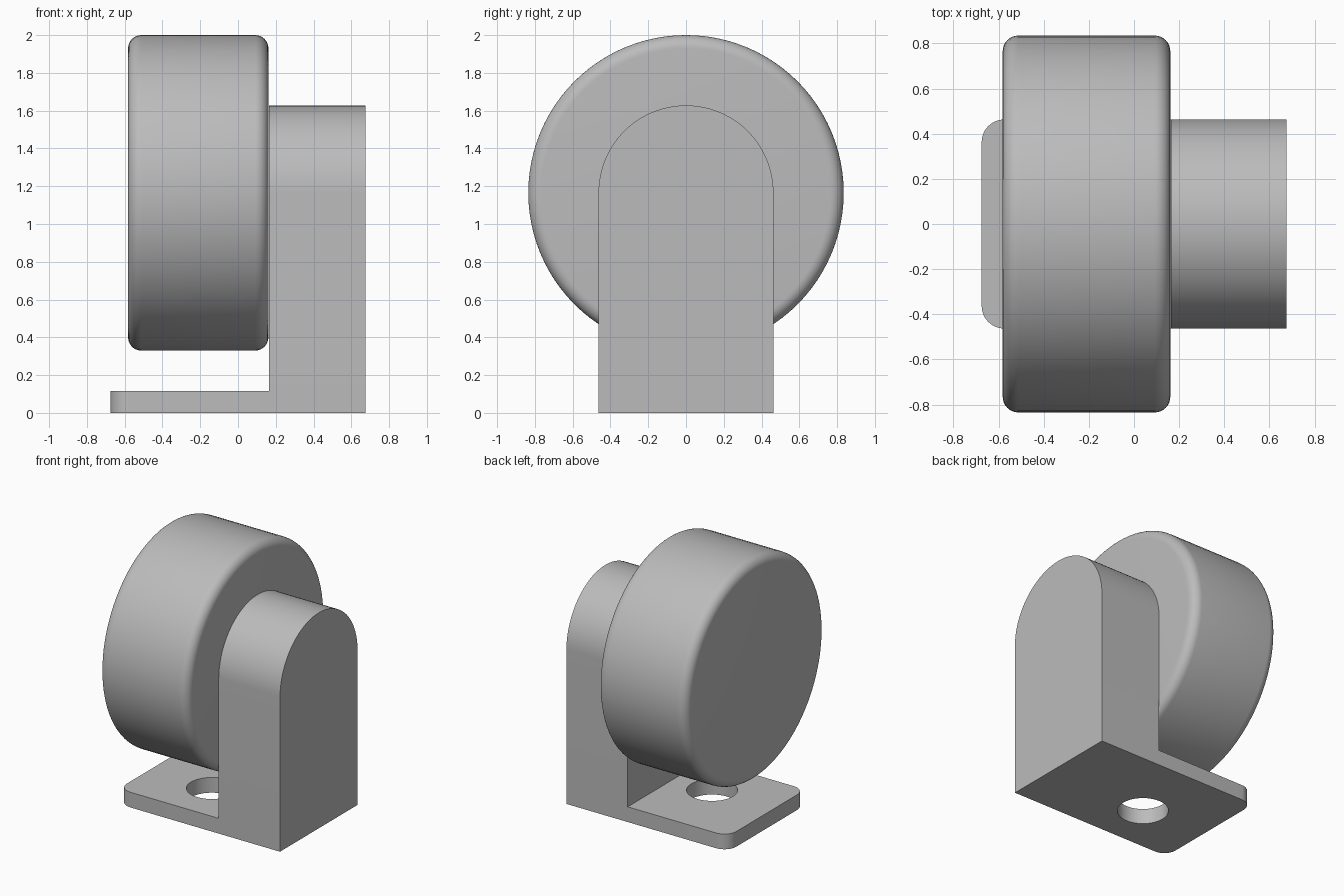
import bpy, bmesh, math
from mathutils import Matrix

cube = bpy.data.objects.get("Cube")
if cube:
    bpy.data.objects.remove(cube, do_unlink=True)

GREY = (0.5, 0.5, 0.5, 1)
grey = bpy.data.materials.new("plain grey")
grey.use_nodes = True
grey.diffuse_color = GREY
grey.node_tree.nodes["Principled BSDF"].inputs["Base Color"].default_value = GREY

AXLE_Z, HALF_W = 1.165, 0.463
POST_X, END_X = 0.163, 0.675


def prism(name, outline, direction):
    """Extrude a closed outline of 3D points along a direction."""
    bm = bmesh.new()
    face = bm.faces.new([bm.verts.new(p) for p in outline])
    new = bmesh.ops.extrude_face_region(bm, geom=[face])["geom"]
    bmesh.ops.translate(bm, vec=direction,
                        verts=[v for v in new if isinstance(v, bmesh.types.BMVert)])
    bmesh.ops.recalc_face_normals(bm, faces=bm.faces)
    mesh = bpy.data.meshes.new(name)
    bm.to_mesh(mesh)
    bm.free()
    obj = bpy.data.objects.new(name, mesh)
    bpy.context.collection.objects.link(obj)
    mesh.materials.append(grey)
    return obj


def arc(radius, start, end, steps):
    angles = [math.radians(start + (end - start) * i / steps) for i in range(steps + 1)]
    return [(radius * math.cos(a), radius * math.sin(a)) for a in angles]


def smooth(obj):
    bpy.ops.object.select_all(action="DESELECT")
    obj.select_set(True)
    bpy.context.view_layer.objects.active = obj
    bpy.ops.object.shade_smooth_by_angle(angle=math.radians(35))


def boolean(obj, other, operation):
    """Combine two parts and remove the helper."""
    mod = obj.modifiers.new(operation.lower(), "BOOLEAN")
    mod.operation, mod.solver, mod.object = operation, "EXACT", other
    bpy.context.view_layer.objects.active = obj
    bpy.ops.object.modifier_apply(modifier=mod.name)
    bpy.data.objects.remove(other, do_unlink=True)


# Upright post with a rounded top
post_outline = [(POST_X, -HALF_W, 0), (POST_X, HALF_W, 0)]
post_outline += [(POST_X, y, AXLE_Z + z) for y, z in arc(HALF_W, 0, 180, 48)]
bracket = prism("bracket", post_outline, (END_X - POST_X, 0, 0))

# Base plate with two rounded corners, fused to the post
R = 0.1
plate_outline = [(END_X, -HALF_W, 0), (END_X, HALF_W, 0)]
plate_outline += [(R - END_X + x, HALF_W - R + y, 0) for x, y in arc(R, 90, 180, 12)]
plate_outline += [(R - END_X + x, R - HALF_W + y, 0) for x, y in arc(R, 180, 270, 12)]
plate = prism("base_plate", plate_outline, (0, 0, 0.115))
boolean(bracket, plate, "UNION")

# Screw hole through the plate
hole = prism("hole_cutter", [(x - 0.155, y - 0.09, -0.1) for x, y in arc(0.175, 0, 352.5, 47)],
             (0, 0, 0.4))
boolean(bracket, hole, "DIFFERENCE")
smooth(bracket)

# Wheel with rounded rims, its axis along x
bm = bmesh.new()
bmesh.ops.create_cone(bm, cap_ends=True, segments=96, radius1=0.835, radius2=0.835, depth=0.743,
                      matrix=Matrix.Translation((-0.2105, 0, AXLE_Z)) @ Matrix.Rotation(math.pi / 2, 4, "Y"))
rims = [e for e in bm.edges if any(len(f.verts) > 4 for f in e.link_faces)]
bmesh.ops.bevel(bm, geom=rims, offset=0.07, segments=8, profile=0.5, affect="EDGES")
mesh = bpy.data.meshes.new("wheel")
bm.to_mesh(mesh)
bm.free()
mesh.materials.append(grey)
wheel = bpy.data.objects.new("wheel", mesh)
bpy.context.collection.objects.link(wheel)
smooth(wheel)
